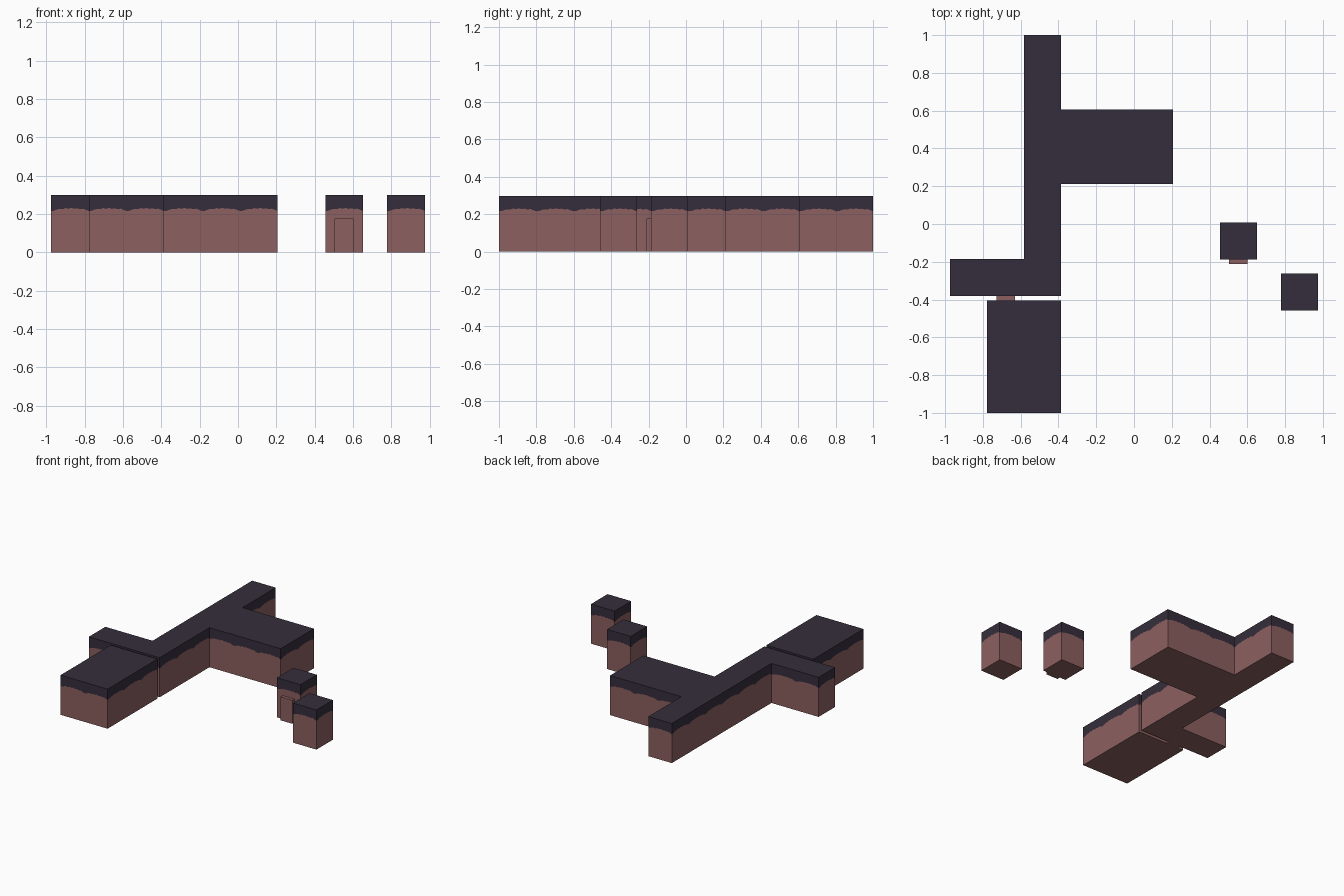
import bpy, bmesh
from mathutils import Vector

if "Cube" in bpy.data.objects:
    bpy.data.objects.remove(bpy.data.objects["Cube"])

TILE = 0.1965      # wall tile width
HEIGHT = 0.298


def material(name, rgb):
    m = bpy.data.materials.new(name)
    m.diffuse_color = (*rgb, 1)
    m.use_nodes = True
    m.node_tree.nodes["Principled BSDF"].inputs["Base Color"].default_value = m.diffuse_color
    return m


WALL = material("dusty red wall", (0.262, 0.117, 0.117))
DARK = material("dark purple rock", (0.036, 0.027, 0.045))

# ragged lower edge of the dark band, repeated on each tile (left to right)
RAGGED = [0.216, 0.217, 0.223, 0.227, 0.225, 0.231, 0.227,
          0.232, 0.227, 0.230, 0.225, 0.228, 0.222]


def finish(name, bm, mats):
    me = bpy.data.meshes.new(name)
    bm.to_mesh(me)
    bm.free()
    for m in mats:
        me.materials.append(m)
    ob = bpy.data.objects.new(name, me)
    bpy.context.collection.objects.link(ob)
    return ob


def rock_block(name, corners):
    """Closed block over a counter-clockwise outline, dark ragged band on top."""
    ring = []
    for i, c in enumerate(corners):
        a, b = Vector(c), Vector(corners[(i + 1) % len(corners)])
        tiles = max(1, round((b - a).length / TILE))
        n = tiles * len(RAGGED)
        for k in range(n):
            ring.append((a.lerp(b, k / n), RAGGED[k % len(RAGGED)]))
    bm = bmesh.new()
    low = [bm.verts.new((p.x, p.y, 0)) for p, z in ring]
    mid = [bm.verts.new((p.x, p.y, z)) for p, z in ring]
    top = [bm.verts.new((p.x, p.y, HEIGHT)) for p, z in ring]
    for i in range(len(ring)):
        j = (i + 1) % len(ring)
        bm.faces.new((low[i], low[j], mid[j], mid[i])).material_index = 0
        bm.faces.new((mid[i], mid[j], top[j], top[i])).material_index = 1
    bm.faces.new(top).material_index = 1
    bm.faces.new(low[::-1]).material_index = 0
    return finish(name, bm, (WALL, DARK))


def rect(x0, y0, x1, y1):
    return [(x0, y0), (x1, y0), (x1, y1), (x0, y1)]


def door(name, x, y):
    """Door slab standing 0.025 in front of a wall at y."""
    bm = bmesh.new()
    bmesh.ops.create_cube(bm, size=1)
    for v in bm.verts:
        v.co = (x + v.co.x * 0.098, y - 0.0125 + v.co.y * 0.025, (v.co.z + 0.5) * 0.177)
    return finish(name, bm, (WALL,))


# branching corridor with side room and left arm
rock_block("corridor_walls", [
    (-0.975, -0.381), (-0.386, -0.381), (-0.386, 0.212), (0.207, 0.212),
    (0.207, 0.607), (-0.386, 0.607), (-0.386, 1.0), (-0.582, 1.0),
    (-0.582, -0.185), (-0.975, -0.185)])

# separate blocks
rock_block("front_room", rect(-0.778, -1.0, -0.386, -0.406))
rock_block("pillar_with_door", rect(0.455, -0.187, 0.651, 0.009))
rock_block("plain_pillar", rect(0.778, -0.459, 0.975, -0.263))

# doors
door("corridor_door", -0.68, -0.381)
door("pillar_door", 0.553, -0.187)
